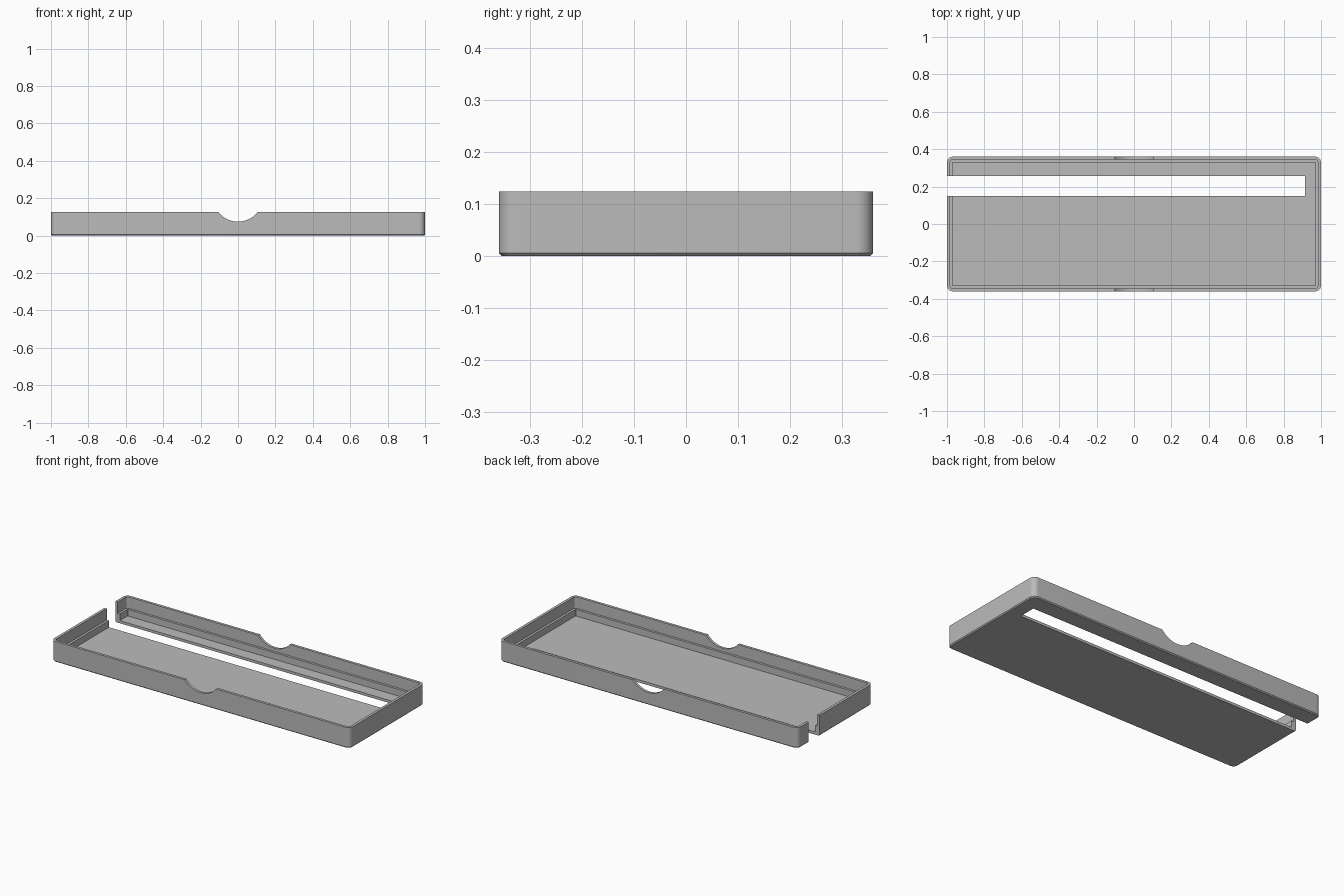
import bpy
import bmesh
from math import sin, cos, pi
from mathutils import Matrix

if "Cube" in bpy.data.objects:
    bpy.data.objects.remove(bpy.data.objects["Cube"])

HALF_X, HALF_Y, HEIGHT = 1.0, 0.36, 0.125
CORNER_STEPS = 10

grey = bpy.data.materials.new("plain grey")
grey.use_nodes = True
grey.diffuse_color = (0.5, 0.5, 0.5, 1)
grey.node_tree.nodes["Principled BSDF"].inputs["Base Color"].default_value = grey.diffuse_color


def make_object(name, bm):
    bmesh.ops.recalc_face_normals(bm, faces=bm.faces)
    mesh = bpy.data.meshes.new(name)
    bm.to_mesh(mesh)
    bm.free()
    obj = bpy.data.objects.new(name, mesh)
    mesh.materials.append(grey)
    bpy.context.collection.objects.link(obj)
    return obj


def rounded_ring(bm, inset, radius, z):
    """Rounded rectangle of vertices, set in from the outer footprint."""
    ring = []
    for i, (sx, sy) in enumerate([(1, 1), (-1, 1), (-1, -1), (1, -1)]):
        cx, cy = sx * (HALF_X - inset - radius), sy * (HALF_Y - inset - radius)
        for k in range(CORNER_STEPS + 1):
            a = (i + k / CORNER_STEPS) * pi / 2
            ring.append(bm.verts.new((cx + radius * cos(a), cy + radius * sin(a), z)))
    return ring


# Tray shell: chamfered base, thin wall, inner ledge and floor
bm = bmesh.new()
section = [(0.006, 0.026, 0), (0, 0.032, 0.006), (0, 0.032, HEIGHT),
           (0.016, 0.016, HEIGHT), (0.016, 0.016, 0.056),
           (0.03, 0.004, 0.056), (0.03, 0.004, 0.016)]
rings = [rounded_ring(bm, *step) for step in section]
for low, high in zip(rings, rings[1:]):
    for i in range(len(low)):
        j = (i + 1) % len(low)
        bm.faces.new((low[i], low[j], high[j], high[i]))
bm.faces.new(rings[0])
bm.faces.new(rings[-1])
tray = make_object("tray", bm)

# Long slot, open through the right-hand end wall
bm = bmesh.new()
bmesh.ops.create_cube(bm, size=1, matrix=Matrix.Translation((-0.0925, 0.203, 0.1))
                      @ Matrix.Diagonal((2.015, 0.105, 0.5, 1)))
cutters = [make_object("slot_cutter", bm)]

# Finger notches in the two long walls
bm = bmesh.new()
bmesh.ops.create_cone(bm, cap_ends=True, segments=96, radius1=0.135, radius2=0.135,
                      depth=1, matrix=Matrix.Translation((0, 0, 0.21))
                      @ Matrix.Rotation(pi / 2, 4, "X"))
cutters.append(make_object("notch_cutter", bm))

bpy.context.view_layer.objects.active = tray
tray.select_set(True)
for cutter in cutters:
    cut = tray.modifiers.new(cutter.name, "BOOLEAN")
    cut.operation = "DIFFERENCE"
    cut.solver = "EXACT"
    cut.object = cutter
    bpy.ops.object.modifier_apply(modifier=cut.name)
    bpy.data.objects.remove(cutter)

bpy.ops.object.shade_smooth_by_angle(angle=pi / 6)
